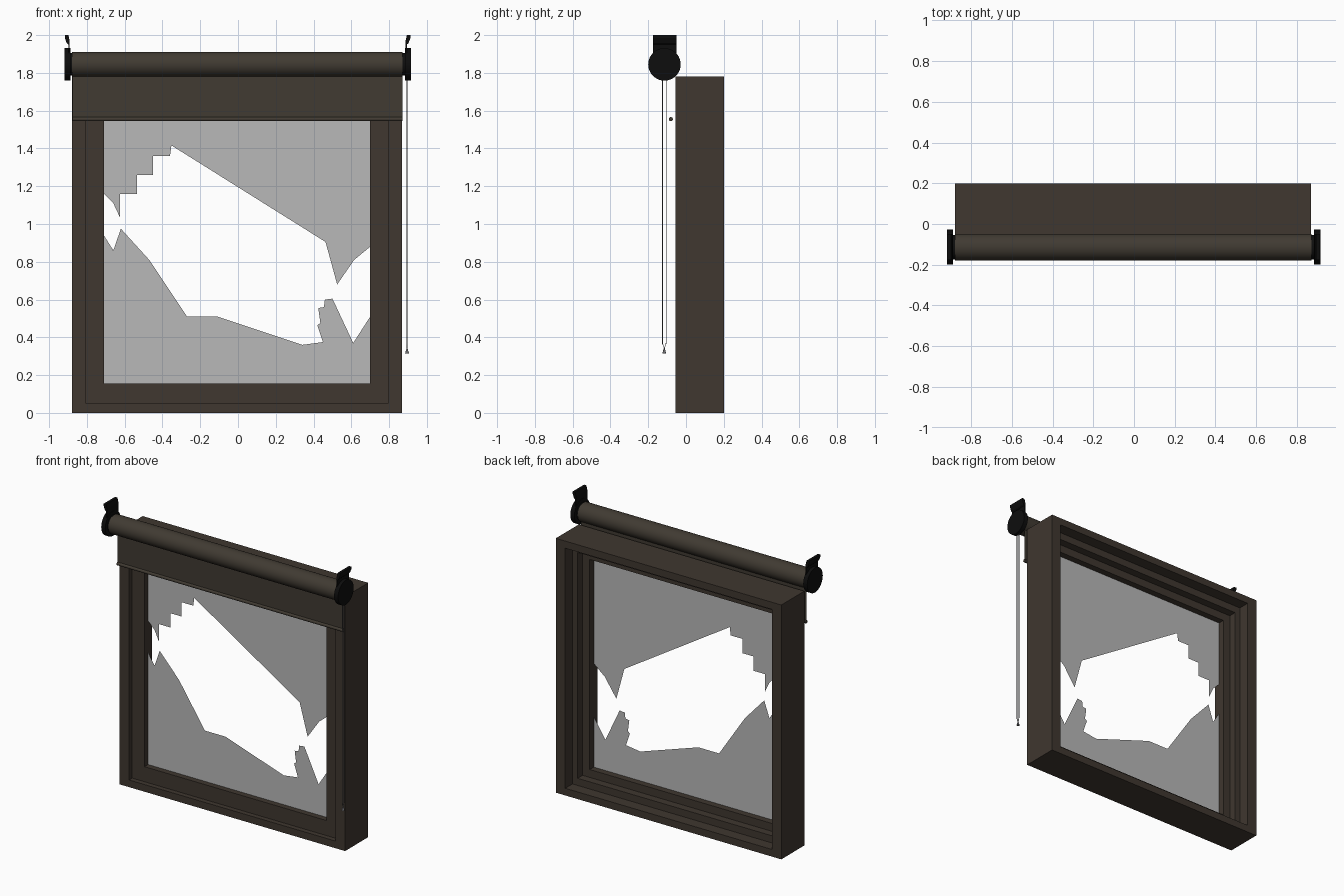
import bpy, bmesh, math
from mathutils import Matrix, Vector

if "Cube" in bpy.data.objects:
    bpy.data.objects.remove(bpy.data.objects["Cube"])


def material(name, rgb):
    m = bpy.data.materials.new(name)
    m.diffuse_color = (*rgb, 1)
    m.use_nodes = True
    m.node_tree.nodes["Principled BSDF"].inputs["Base Color"].default_value = m.diffuse_color
    return m


WOOD = material("dark brown wood", (0.050, 0.038, 0.029))
FABRIC = material("olive brown fabric", (0.052, 0.043, 0.032))
BLACK = material("black plastic", (0.004, 0.004, 0.004))
GLASS = material("grey glass", (0.48, 0.48, 0.48))
METAL = material("chain grey", (0.15, 0.15, 0.16))
CX, CZ = -0.005, 0.89            # centre of the window frame
RY, RZ = -0.114, 1.845           # roller axis


def finish(name, bm, mat, smooth=False):
    bmesh.ops.recalc_face_normals(bm, faces=bm.faces)
    mesh = bpy.data.meshes.new(name)
    bm.to_mesh(mesh)
    bm.free()
    obj = bpy.data.objects.new(name, mesh)
    bpy.context.collection.objects.link(obj)
    mesh.materials.append(mat)
    if smooth:
        bpy.ops.object.select_all(action='DESELECT')
        obj.select_set(True)
        bpy.context.view_layer.objects.active = obj
        bpy.ops.object.shade_smooth_by_angle()
    return obj


def ring(name, outer, inner, y0, y1):
    """Rectangular frame; outer and inner are (half width, half height)."""
    bm = bmesh.new()
    loops = []
    for (w, h), y in ((outer, y0), (inner, y0), (inner, y1), (outer, y1)):
        loops.append([bm.verts.new((CX + sx * w, y, CZ + sz * h))
                      for sx, sz in ((-1, -1), (1, -1), (1, 1), (-1, 1))])
    for k in range(4):
        a, b = loops[k], loops[(k + 1) % 4]
        for i in range(4):
            j = (i + 1) % 4
            bm.faces.new((a[i], a[j], b[j], b[i]))
    return finish(name, bm, WOOD)


def rod(name, x0, x1, y, z, r, mat, seg=32):
    """Cylinder lying along x."""
    bm = bmesh.new()
    m = Matrix.Translation(((x0 + x1) / 2, y, z)) @ Matrix.Rotation(math.pi / 2, 4, 'Y')
    bmesh.ops.create_cone(bm, cap_ends=True, segments=seg, radius1=r, radius2=r,
                          depth=abs(x1 - x0), matrix=m)
    return finish(name, bm, mat, True)


def prism(name, profile, y0, y1, mat):
    """Profile in (x, z) extruded along y; a flat sheet when y0 equals y1."""
    bm = bmesh.new()
    face = bm.faces.new([bm.verts.new((x, y0, z)) for x, z in profile])
    if y1 != y0:
        new = bmesh.ops.extrude_face_region(bm, geom=[face])["geom"]
        bmesh.ops.translate(bm, vec=Vector((0, y1 - y0, 0)),
                            verts=[v for v in new if isinstance(v, bmesh.types.BMVert)])
    bmesh.ops.triangulate(bm, faces=[f for f in bm.faces if len(f.verts) > 4])
    return finish(name, bm, mat)


# Window frame: casing, stepped stop and sash
ring("outer_casing", (0.873, 0.89), (0.80, 0.84), -0.055, 0.20)
ring("frame_stop", (0.80, 0.84), (0.76, 0.79), -0.02, 0.12)
ring("sash", (0.76, 0.79), (0.705, 0.735), -0.02, 0.065)

# Broken glass: upper and lower shards, in hundredths of a unit
upper = [(-71, 164), (-71, 116), (-66, 111), (-62.5, 103.5), (-62.5, 116), (-53.5, 116),
         (-53.5, 126), (-45, 126), (-45, 136), (-36, 136), (-36, 154), (-33, 159),
         (-30, 158), (-26.5, 154), (-18, 145), (-18, 136), (-9, 136), (-6.5, 133.5),
         (0, 131.5), (7, 133.5), (7, 141), (10.5, 142), (15.5, 142), (21.5, 144.5),
         (26.5, 141.5), (27, 137.5), (31, 139), (36, 136.5), (36, 115.5), (37, 110),
         (42, 101.5), (44, 99), (52.5, 88.5), (52.5, 68), (61.5, 81), (70, 88),
         (70, 164)]
lower = [(-71, 15), (-71, 94), (-66, 86), (-62, 97.5), (-47, 81), (-55, 71.5),
         (-61.5, 59), (-52, 45), (-38.5, 45.5), (-33.5, 58), (-27, 51), (-11, 51),
         (-12.5, 49), (-8.5, 46), (-16, 42), (-6.5, 36.5), (-3, 25.5), (3.5, 25.5),
         (7, 36.5), (20.5, 36.5), (27.5, 38), (34, 36), (45, 37.5), (42, 46.5),
         (45, 48.5), (42.5, 55.5), (45.5, 56), (46, 60), (50, 60.5), (48, 50.5),
         (61, 37), (70, 51), (70, 15)]
for name, pts in (("upper_glass", upper), ("lower_glass", lower)):
    prism(name, [(x / 100, z / 100) for x, z in pts], 0.02, 0.02, GLASS)

# Roller blind: rolled fabric, hanging sheet and hem bar
rod("blind_roll", -0.878, 0.872, RY, RZ, 0.066, FABRIC, 48)
prism("blind_sheet", [(-0.876, 1.55), (0.87, 1.55), (0.87, RZ), (-0.876, RZ)],
      -0.08, -0.08, FABRIC)
rod("hem_bar", -0.877, 0.871, -0.08, 1.555, 0.011, FABRIC, 16)

# Roller end brackets, mirrored left and right
for side, s in (("left", -1), ("right", 1)):
    def X(d):
        return -0.002 + s * d
    rod(side + "_bracket_disc", X(0.917), X(0.886), RY, RZ, 0.086, BLACK, 40)
    rod(side + "_bracket_hub", X(0.888), X(0.874), RY, RZ, 0.06, BLACK, 32)
    profile = [(0.889, 1.845), (0.895, 1.845), (0.896, 1.95), (0.905, 1.958),
               (0.915, 1.985), (0.915, 2.0), (0.896, 2.0), (0.889, 1.97)]
    prism(side + "_bracket_plate", [(X(d), z) for d, z in profile], -0.176, -0.05, BLACK)

# Pull chain loop with a small weight
cu = bpy.data.curves.new("pull_chain", 'CURVE')
cu.dimensions = '3D'
cu.bevel_depth = 0.0025
cu.bevel_resolution = 1
path = [(-0.125, 1.80), (-0.125, 0.37), (-0.115, 0.34), (-0.105, 0.37), (-0.105, 1.80)]
sp = cu.splines.new('POLY')
sp.points.add(len(path) - 1)
for p, (y, z) in zip(sp.points, path):
    p.co = (0.895, y, z, 1)
chain = bpy.data.objects.new("pull_chain", cu)
bpy.context.collection.objects.link(chain)
cu.materials.append(METAL)

bm = bmesh.new()
bmesh.ops.create_cone(bm, cap_ends=True, segments=12, radius1=0.010, radius2=0.002,
                      depth=0.03, matrix=Matrix.Translation((0.895, -0.115, 0.33)))
finish("chain_weight", bm, METAL, True)
